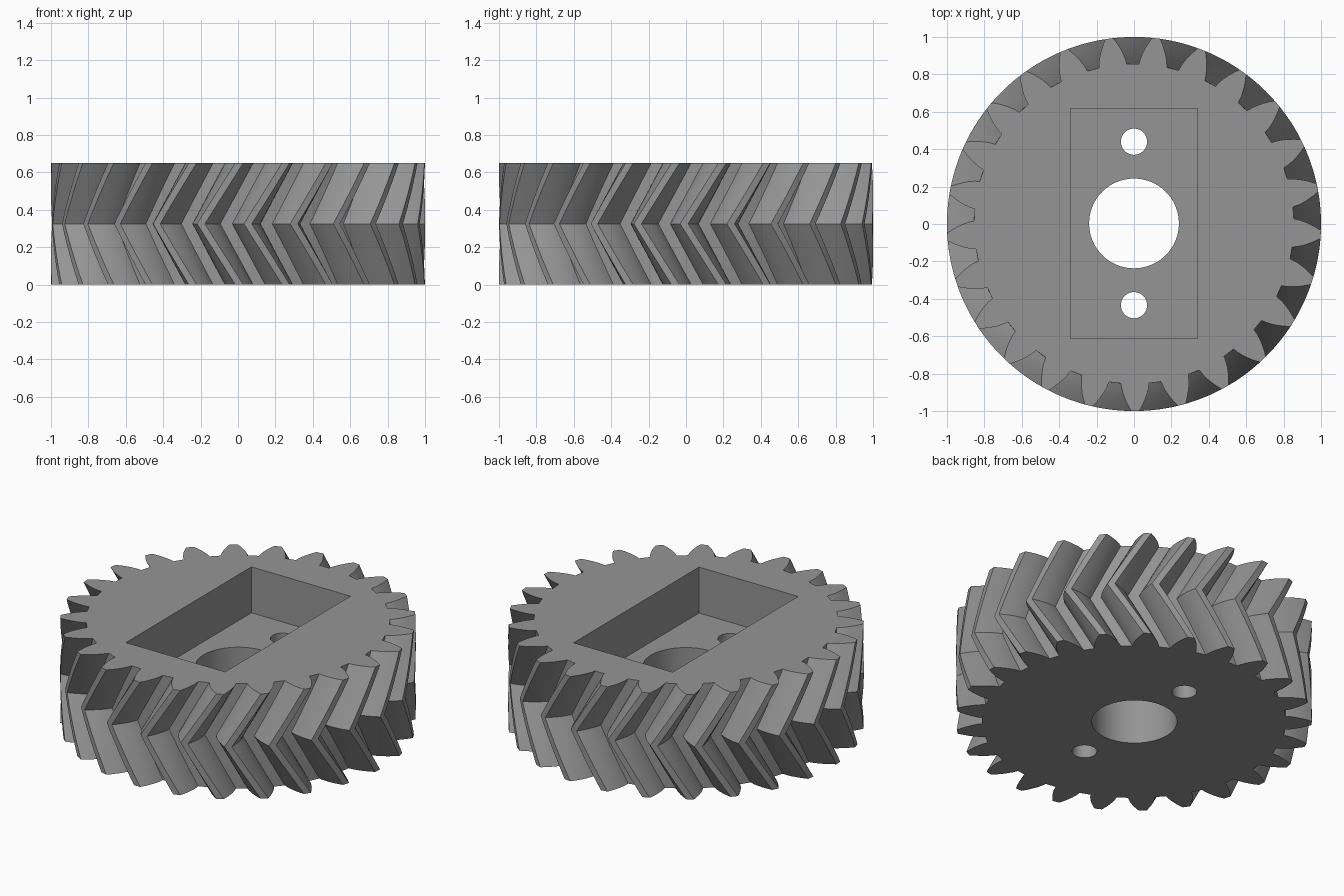
import bpy, bmesh, math

if "Cube" in bpy.data.objects:
    bpy.data.objects.remove(bpy.data.objects["Cube"])

TEETH, HEIGHT = 25, 0.65
TIP_R, ROOT_R, PITCH_R = 1.0, 0.855, 0.926
PRESSURE = math.radians(24)
PITCH_ANGLE = 2 * math.pi / TEETH
PHASE = math.radians(270.4)      # one tooth centre on the end faces
TWIST = math.radians(-11.8)      # rotation of the middle plane
SLICES = 6                       # per half of the herringbone

grey = bpy.data.materials.new("grey plastic")
grey.diffuse_color = (0.3, 0.3, 0.3, 1)
grey.use_nodes = True
grey.node_tree.nodes["Principled BSDF"].inputs["Base Color"].default_value = grey.diffuse_color


def involute(r):
    a = math.acos(min(1, PITCH_R * math.cos(PRESSURE) / r))
    return math.tan(a) - a


def half_angle(r):
    """Half the angular thickness of a tooth at radius r."""
    return PITCH_ANGLE / 4 + involute(PITCH_R) - involute(r)


# Gear outline as (radius, angle): involute flanks, flat tips and roots
radii = [ROOT_R + (TIP_R - ROOT_R) * i / 5 for i in range(6)]
outline = []
for t in range(TEETH):
    c = PHASE + t * PITCH_ANGLE
    outline += [(r, c - half_angle(r)) for r in radii]
    outline += [(r, c + half_angle(r)) for r in reversed(radii)]

# Herringbone gear body: twist to the middle, then back again
bm = bmesh.new()
rings = []
for k in range(2 * SLICES + 1):
    f = k / (2 * SLICES)
    turn = TWIST * (1 - abs(2 * f - 1))
    rings.append([bm.verts.new((r * math.cos(a + turn), r * math.sin(a + turn), HEIGHT * f))
                  for r, a in outline])
n = len(outline)
for low, high in zip(rings, rings[1:]):
    for i in range(n):
        j = (i + 1) % n
        bm.faces.new((low[i], low[j], high[j], high[i]))
bm.faces.new(list(reversed(rings[0])))
bm.faces.new(rings[-1])
mesh = bpy.data.meshes.new("herringbone_gear")
bm.to_mesh(mesh)
bm.free()
gear = bpy.data.objects.new("herringbone_gear", mesh)
bpy.context.collection.objects.link(gear)
mesh.materials.append(grey)


def cut(cutter, name):
    """Subtract the cutter from the gear and remove it."""
    cutter.name = name
    cutter.hide_render = True
    cutter.data.materials.append(grey)
    mod = gear.modifiers.new(name, 'BOOLEAN')
    mod.operation, mod.solver, mod.object = 'DIFFERENCE', 'EXACT', cutter
    bpy.context.view_layer.objects.active = gear
    bpy.ops.object.modifier_apply(modifier=name)
    bpy.data.objects.remove(cutter)


# Rectangular pocket in the top
FLOOR = 0.365
bpy.ops.mesh.primitive_cube_add(size=1, location=(0, 0.002, FLOOR + 0.5))
pocket = bpy.context.object
pocket.scale = (0.68, 1.23, 1)
cut(pocket, "pocket_cutter")

# Shaft bore and two bolt holes
for name, y, r in (("bore_cutter", 0.003, 0.24),
                   ("back_bolt_cutter", 0.44, 0.07),
                   ("front_bolt_cutter", -0.434, 0.07)):
    bpy.ops.mesh.primitive_cylinder_add(vertices=64, radius=r, depth=2, location=(0, y, 0.3))
    cut(bpy.context.object, name)

# Smooth flanks and bores, keep real edges sharp
bpy.ops.object.select_all(action='DESELECT')
gear.select_set(True)
bpy.context.view_layer.objects.active = gear
bpy.ops.object.shade_smooth_by_angle(angle=math.radians(25))
